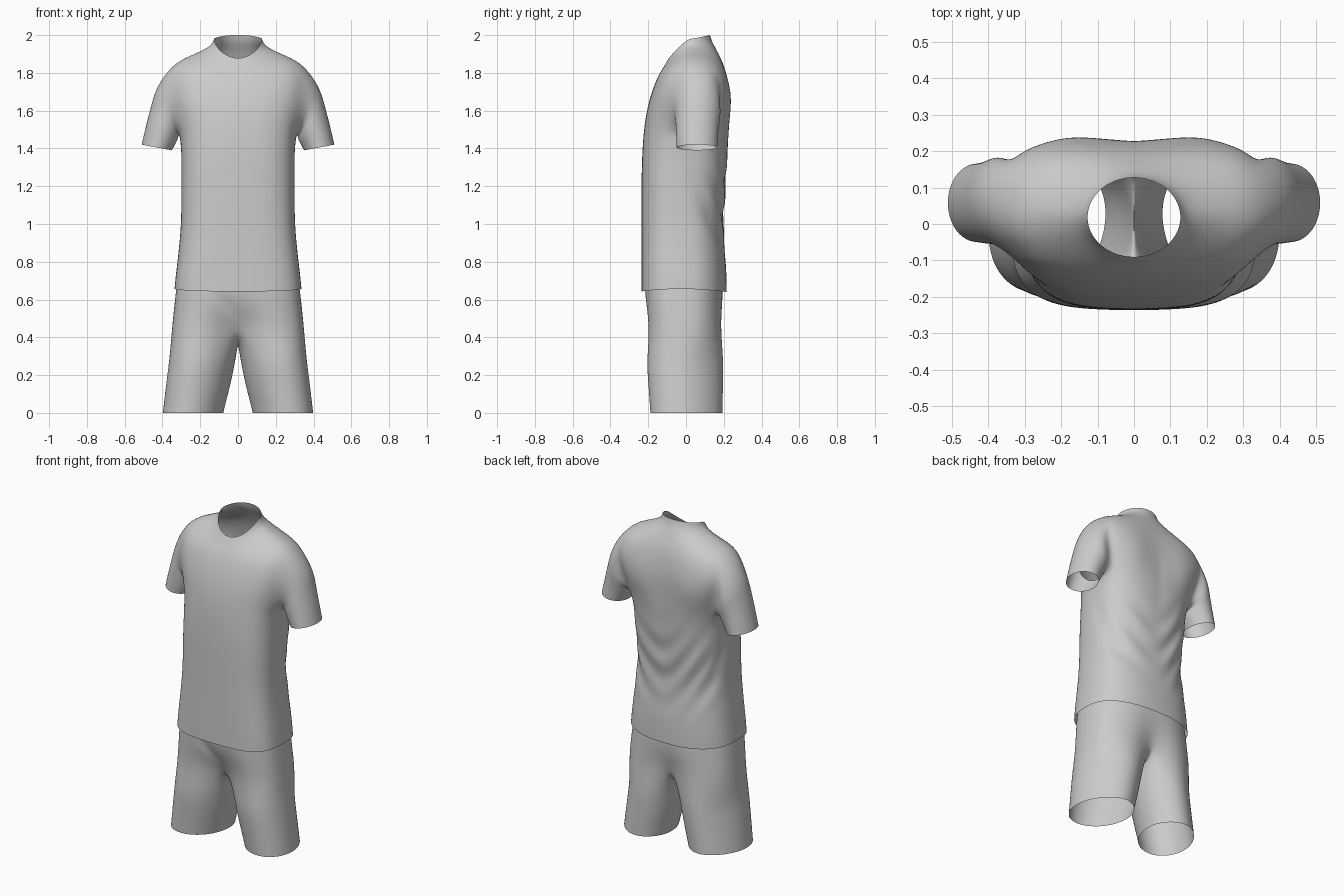
import bpy
import bmesh
from math import sin, cos, pi, exp, sqrt

if "Cube" in bpy.data.objects:
    bpy.data.objects.remove(bpy.data.objects["Cube"], do_unlink=True)

COLUMNS = 24
QUARTER = COLUMNS // 4
HALF = COLUMNS // 2

fabric = bpy.data.materials.new("light grey fabric")
fabric.use_nodes = True
fabric.diffuse_color = (0.6, 0.6, 0.6, 1)
fabric.node_tree.nodes["Principled BSDF"].inputs["Base Color"].default_value = (0.6, 0.6, 0.6, 1)


def power(value, n):
    return (1 if value >= 0 else -1) * abs(value) ** (2 / n)


def grow(count):
    # Makes up for the shrinking of a ring under subdivision
    return 3 / (2 + cos(2 * pi / count))


def body_ring(bm, half_width, front, back, z_front, z_side, z_back, n_front, n_back):
    verts = []
    g = grow(COLUMNS)
    for k in range(COLUMNS):
        a = 2 * pi * k / COLUMNS
        c, s = cos(a), sin(a)
        z_end, n = (z_back, n_back) if s > 0 else (z_front, n_front)
        verts.append(bm.verts.new((
            half_width * g * power(c, n),
            (front + back) / 2 + (back - front) / 2 * g * power(s, n),
            z_side + (z_end - z_side) * abs(s) ** 1.3)))
    return verts


def bridge(bm, lower, upper, skip=()):
    count = len(lower)
    for k in range(count):
        if k not in skip:
            m = (k + 1) % count
            bm.faces.new((lower[k], lower[m], upper[m], upper[k]))


def bump(value, centre, width):
    return exp(-((value - centre) / width) ** 2)


def finish(bm, name, levels, drape):
    loose = [v for v in bm.verts if not v.link_faces]
    bmesh.ops.delete(bm, geom=loose, context='VERTS')
    bmesh.ops.recalc_face_normals(bm, faces=bm.faces)
    mesh = bpy.data.meshes.new(name)
    bm.to_mesh(mesh)
    bm.free()
    obj = bpy.data.objects.new(name, mesh)
    bpy.context.collection.objects.link(obj)
    mesh.materials.append(fabric)
    bpy.ops.object.select_all(action='DESELECT')
    obj.select_set(True)
    bpy.context.view_layer.objects.active = obj
    smooth = obj.modifiers.new("Smooth", 'SUBSURF')
    smooth.levels = levels
    bpy.ops.object.modifier_apply(modifier=smooth.name)
    for v in obj.data.vertices:
        drape(v.co)
    bpy.ops.object.shade_smooth()


# Shirt body: half width, front, back, heights at front, side and back,
# squareness of the front and of the back
shirt_rows = [
    (.335, -.235, .215, .643, .657, .64, 3.3, 2.4),
    (.328, -.235, .214, .73, .73, .73, 3.3, 2.4),
    (.312, -.235, .207, .86, .86, .86, 3.2, 2.4),
    (.298, -.235, .194, 1.02, 1.02, 1.02, 3, 2.4),
    (.299, -.235, .206, 1.2, 1.2, 1.2, 3, 2.5),
    (.298, -.232, .221, 1.36, 1.35, 1.36, 2.9, 2.5),
    (.306, -.222, .228, 1.51, 1.465, 1.51, 2.7, 2.8),
    (.345, -.203, .23, 1.62, 1.62, 1.63, 2.6, 4),
    (.365, -.18, .226, 1.7, 1.74, 1.72, 2.5, 4.5),
    (.345, -.155, .21, 1.765, 1.848, 1.81, 2.4, 3.3),
    (.26, -.134, .188, 1.805, 1.89, 1.87, 2.3, 2.5),
    (.185, -.113, .16, 1.838, 1.92, 1.925, 2.1, 2.1),
    (.139, -.1, .137, 1.862, 1.947, 1.965, 2, 2),
    (.127, -.09, .127, 1.877, 1.98, 2.001, 2, 2),
]
ARM_ROW = 6
bm = bmesh.new()
rings = [body_ring(bm, *row) for row in shirt_rows]
arm_faces = {(c + d) % COLUMNS for c in (0, HALF) for d in (-2, -1, 0, 1)}
for r in range(len(rings) - 1):
    bridge(bm, rings[r], rings[r + 1], arm_faces if ARM_ROW <= r < ARM_ROW + 3 else ())

# Sleeves grow out of the arm holes: outer x, z, inner x, z, centre y, half depth
sleeve_rows = [
    (.432, 1.728, .316, 1.47, .066, .12),
    (.461, 1.62, .318, 1.45, .06, .115),
    (.487, 1.52, .333, 1.422, .058, .11),
    (.51, 1.42, .35, 1.39, .058, .107),
]
hole_path = [(0, 0), (0, -1), (0, -2), (1, -2), (2, -2), (3, -2), (3, -1),
             (3, 0), (3, 1), (3, 2), (2, 2), (1, 2), (0, 2), (0, 1)]
for side in (1, -1):
    previous = []
    for r, k in hole_path:
        column = k if side > 0 else HALF - k
        previous.append(rings[ARM_ROW + r][column % COLUMNS])
    count = len(hole_path)
    g = grow(count)
    for ox, oz, ix, iz, cy, depth in sleeve_rows:
        ring = []
        for i in range(count):
            a = 2 * pi * i / count
            t = -cos(a) * g / 2
            ring.append(bm.verts.new((side * ((ox + ix) / 2 + t * (ox - ix)),
                                      cy - sin(a) * depth * g,
                                      (oz + iz) / 2 + t * (oz - iz))))
        bridge(bm, previous, ring)
        previous = ring


def drape_shirt(co):
    x, y, z = abs(co.x), co.y, co.z
    if x > .34 or z > 1.9:
        return
    back = min(max((y + .02) / .14, 0), 1)
    edge = min(max((.33 - x) / .08, 0), 1)
    # Shoulder blades and the hollow between them
    co.y += .011 * back * bump(x, .17, .09) * bump(z, 1.65, .14)
    co.y -= .004 * back * bump(x, 0, .05) * bump(z, 1.5, .25)
    # Rounded folds sagging across the lower back
    sag = 1.5 * sqrt(x * x + .008)
    wave = sin((z - sag + .35 * co.x) * 2 * pi / .19)
    co.y += .006 * back * edge * wave * bump(z, 1.12, .2)
    # Diagonal crease running from under the arm down to the lower back
    crease = bump(z + 2.6 * y, 1.38, .12) * bump(z, 1.1, .22) * min(max((y + .08) / .1, 0), 1)
    co.x *= 1 - .03 * crease
    co.y -= .006 * back * crease


finish(bm, "shirt", 3, drape_shirt)

# Shorts: waist and hips
shorts_rows = [
    (.285, -.214, .165, .9, .9, .9, 2.8, 2.3),
    (.32, -.224, .197, .7, .7, .7, 3.2, 2.4),
    (.336, -.219, .2, .57, .57, .57, 3.1, 2.4),
    (.35, -.213, .2, .46, .42, .46, 3, 2.5),
]
bm = bmesh.new()
rings = [body_ring(bm, *row) for row in shorts_rows]
for r in range(len(rings) - 1):
    bridge(bm, rings[r], rings[r + 1])

# Hollows between the thighs, front and back
hips = rings[-1]
for column, depth in ((-QUARTER, .09), (QUARTER, -.05)):
    for step, share in ((-1, .15), (0, 1), (1, .15)):
        hips[column + step].co.y += depth * share
    rings[-2][column].co.y += depth * .25

# Crotch seam and the two legs: inner x, outer x, front, back, height
crotch = [bm.verts.new((0, y, z)) for y, z in ((.09, .395), (.01, .37), (-.065, .395))]
leg_rows = [
    (.012, .362, -.206, .196, .29),
    (.035, .378, -.198, .194, .17),
    (.066, .392, -.189, .192, .05),
    (.078, .398, -.186, .191, 0),
]
SKEW = .03
for side in (1, -1):
    previous = [hips[(k if side > 0 else HALF - k) % COLUMNS]
                for k in range(-QUARTER, QUARTER + 1)] + crotch
    count = len(previous)
    g = grow(count)
    for inner, outer, front, back, z in leg_rows:
        ring = []
        for j in range(count):
            a = 2 * pi * (j - QUARTER) / count
            n = 1.85 if sin(a) > 0 else 2.05
            ring.append(bm.verts.new((
                side * ((inner + outer) / 2 + (outer - inner) / 2 * g * power(cos(a), n)),
                (front + back) / 2 + (back - front) / 2 * g * power(sin(a), n) - SKEW * cos(a),
                z)))
        bridge(bm, previous, ring)
        previous = ring


def drape_shorts(co):
    # Soft slanting crease on the right thigh
    if co.y < 0:
        line = co.z - .4 + .9 * co.x
        co.y += .008 * bump(line, .12, .05) * bump(co.x, -.07, .06)


finish(bm, "shorts", 3, drape_shorts)
